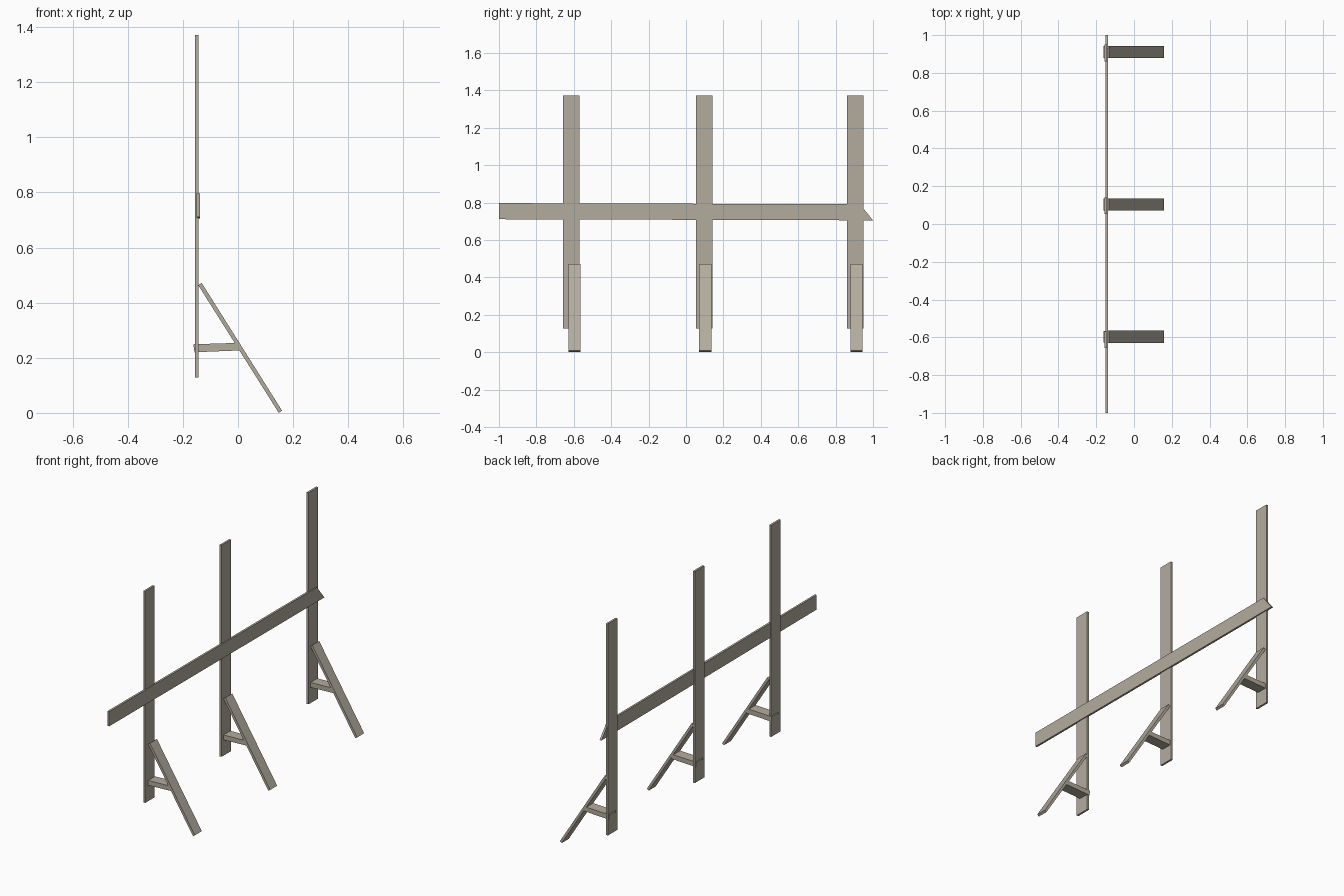
import bpy

if "Cube" in bpy.data.objects:
    bpy.data.objects.remove(bpy.data.objects["Cube"])

# Weathered grey-brown wood
wood = bpy.data.materials.new("wood")
wood.diffuse_color = (0.45, 0.41, 0.34, 1.0)
wood.use_nodes = True
wood.node_tree.nodes["Principled BSDF"].inputs["Base Color"].default_value = wood.diffuse_color


def plank(name, profile, axis, lo, hi):
    """Extrude a closed 2D profile along x (profile is y,z) or y (profile is x,z)."""
    n = len(profile)
    verts = []
    for d in (lo, hi):
        verts += [(d, a, b) if axis == 'x' else (a, d, b) for a, b in profile]
    sides = [(i, (i + 1) % n, n + (i + 1) % n, n + i) for i in range(n)]
    faces = [tuple(reversed(range(n))), tuple(range(n, 2 * n))] + sides
    if axis == 'y':
        faces = [tuple(reversed(f)) for f in faces]
    mesh = bpy.data.meshes.new(name)
    mesh.from_pydata(verts, [], faces)
    mesh.materials.append(wood)
    mesh.update()
    obj = bpy.data.objects.new(name, mesh)
    bpy.context.collection.objects.link(obj)
    return obj


# Side profiles (x, z) of the sloping brace and the short tie
BRACE = [(0.148, 0.0), (0.160, 0.008), (-0.132, 0.472), (-0.144, 0.463)]
TIE = [(-0.158, 0.220), (0.012, 0.227), (-0.004, 0.254), (-0.162, 0.249)]

# Post centre and brace centre along y for each support
SUPPORTS = [(-0.613, -0.597), (0.097, 0.103), (0.905, 0.911)]

for i, (post_y, brace_y) in enumerate(SUPPORTS, 1):
    # Upright post
    a, b = post_y - 0.044, post_y + 0.044
    plank(f"post_{i}", [(a, 0.128), (b, 0.128), (b, 1.372), (a, 1.372)],
          'x', -0.156, -0.144)
    # Ground brace and horizontal tie
    plank(f"brace_{i}", BRACE, 'y', brace_y - 0.0325, brace_y + 0.0325)
    plank(f"tie_{i}", TIE, 'y', brace_y - 0.0315, brace_y + 0.0315)

# Long rail, dropping very slightly towards its slanted far end
RAIL = [(-1.0, 0.711), (1.0, 0.705), (0.93, 0.791), (-1.0, 0.797)]
plank("rail", RAIL, 'x', -0.150, -0.138)
